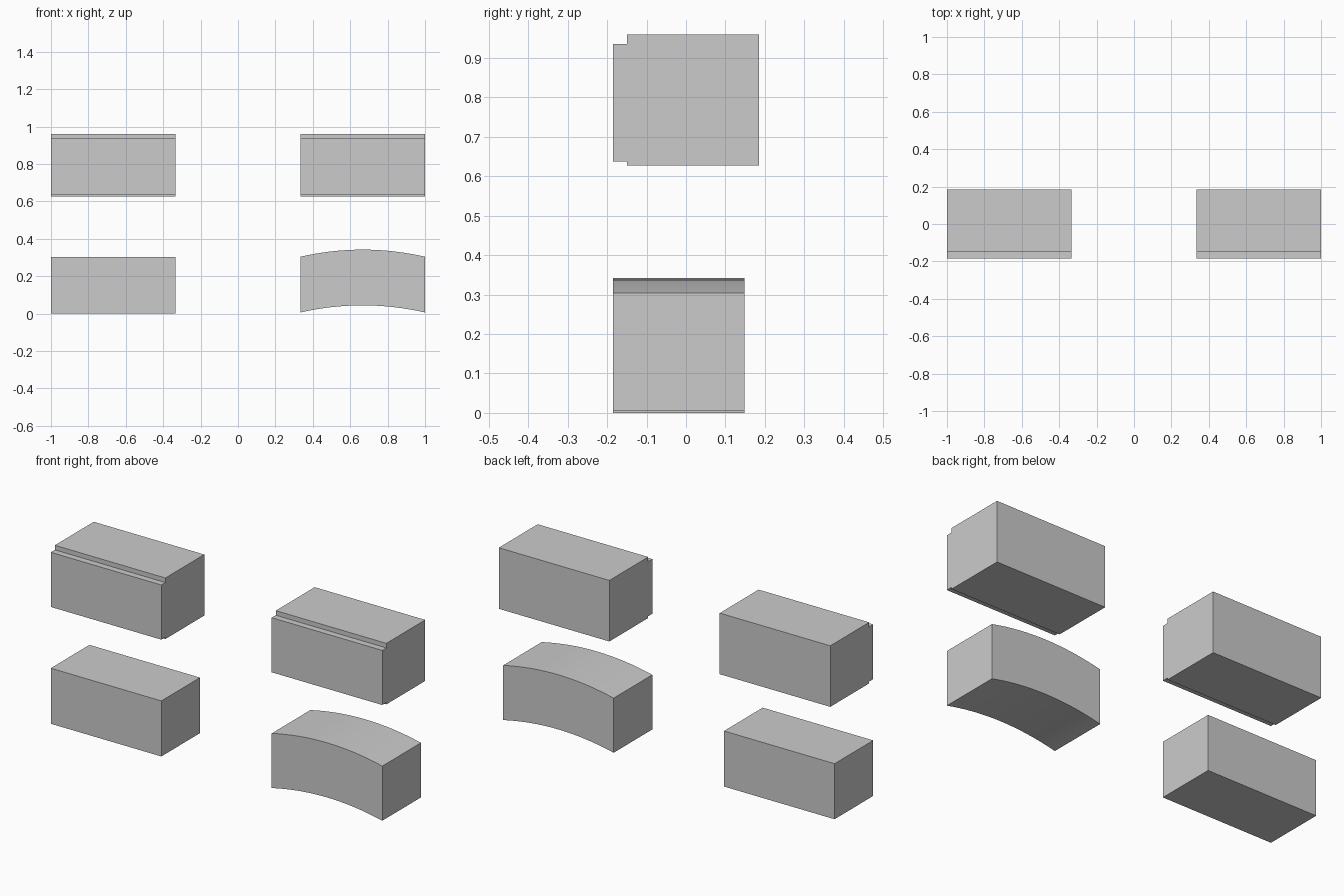
import bpy, bmesh
from mathutils import Vector

if "Cube" in bpy.data.objects:
    bpy.data.objects.remove(bpy.data.objects["Cube"])


def prism(name, profile, direction):
    """Extrude a flat profile outline along a direction."""
    bm = bmesh.new()
    face = bm.faces.new([bm.verts.new(p) for p in profile])
    out = bmesh.ops.extrude_face_region(bm, geom=[face])
    moved = [g for g in out["geom"] if isinstance(g, bmesh.types.BMVert)]
    bmesh.ops.translate(bm, verts=moved, vec=Vector(direction))
    bmesh.ops.recalc_face_normals(bm, faces=bm.faces)
    mesh = bpy.data.meshes.new(name)
    bm.to_mesh(mesh)
    bm.free()
    obj = bpy.data.objects.new(name, mesh)
    bpy.context.collection.objects.link(obj)
    return obj


LENGTH = 0.667
MID = 1 - LENGTH / 2
FRONT, BACK, DEPTH = -0.185, 0.185, 0.333

# Upper pair: blocks with a stepped front lip
step = [(FRONT, 0.637), (-0.15, 0.637), (-0.15, 0.627), (BACK, 0.627),
        (BACK, 0.96), (-0.15, 0.96), (-0.15, 0.935), (FRONT, 0.935)]
for name, x in (("stepped_block_left", -1), ("stepped_block_right", 1 - LENGTH)):
    prism(name, [(x, y, z) for y, z in step], (LENGTH, 0, 0))

# Lower left: plain block
plain = [(-1, 0), (-1 + LENGTH, 0), (-1 + LENGTH, 0.303), (-1, 0.303)]
prism("plain_block", [(x, FRONT, z) for x, z in plain], (0, DEPTH, 0))

# Lower right: block bowed upward in the middle
SEGMENTS = 16
bottom, top = [], []
for i in range(SEGMENTS + 1):
    t = 2 * i / SEGMENTS - 1
    x = MID + t * LENGTH / 2
    rise = 0.038 * (1 - t * t)
    bottom.append((x, FRONT, 0.006 + rise))
    top.append((x, FRONT, 0.304 + rise))
arch = prism("arched_block", bottom + top[::-1], (0, DEPTH, 0))
bpy.context.view_layer.objects.active = arch
arch.select_set(True)
bpy.ops.object.shade_smooth_by_angle()
